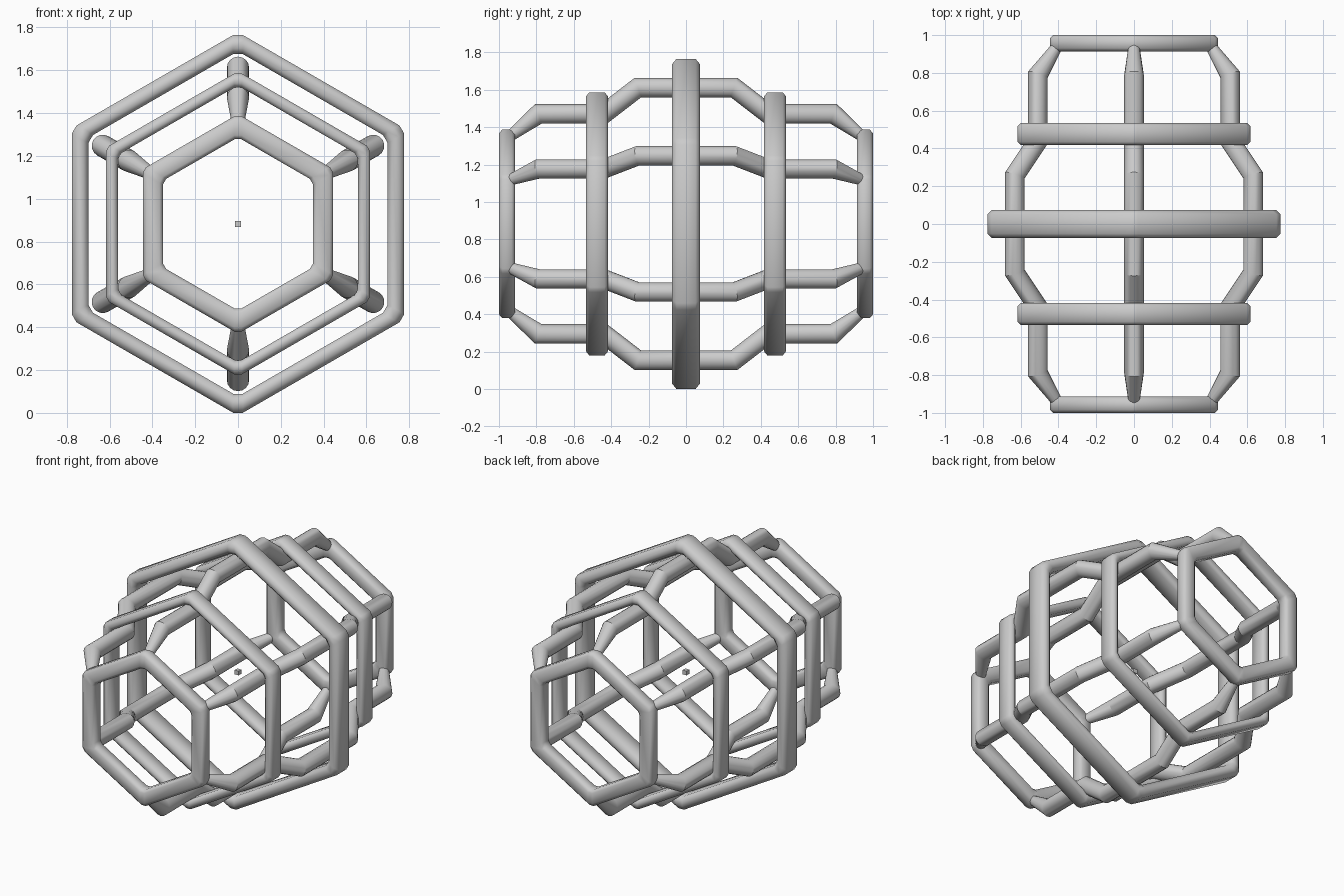
import bpy, bmesh, math
from mathutils import Vector, Matrix

cube = bpy.data.objects.get("Cube")
if cube:
    bpy.data.objects.remove(cube, do_unlink=True)

MID_Z = 0.8825
grey = bpy.data.materials.new("plain grey")
grey.use_nodes = True
COLOUR = (0.6, 0.6, 0.6, 1)
grey.diffuse_color = COLOUR
grey.node_tree.nodes["Principled BSDF"].inputs["Base Color"].default_value = COLOUR


def finish(name, bm, angle):
    """Turn a bmesh into a shaded grey object, raised to the cage axis."""
    bmesh.ops.recalc_face_normals(bm, faces=bm.faces)
    mesh = bpy.data.meshes.new(name)
    bm.to_mesh(mesh)
    bm.free()
    mesh.materials.append(grey)
    obj = bpy.data.objects.new(name, mesh)
    obj.location.z = MID_Z
    bpy.context.collection.objects.link(obj)
    bpy.ops.object.select_all(action='DESELECT')
    obj.select_set(True)
    bpy.context.view_layer.objects.active = obj
    bpy.ops.object.shade_smooth_by_angle(angle=math.radians(angle))


def bridge(bm, loops, closed):
    """Join successive vertex loops with quads."""
    n = len(loops[0])
    pairs = list(zip(loops, loops[1:]))
    if closed:
        pairs.append((loops[-1], loops[0]))
    for a, b in pairs:
        for i in range(n):
            j = (i + 1) % n
            bm.faces.new((a[i], a[j], b[j], b[i]))


def hex_ring(name, y, outer, inner, half, bevel):
    """Chamfered hexagonal band; outer and inner are apothems."""
    bm = bmesh.new()
    k = 1 / math.cos(math.pi / 6)
    loops = []
    for i in range(6):
        a = i * math.pi / 3
        loops.append([bm.verts.new((r * k * math.sin(a), y + s, r * k * math.cos(a)))
                      for r, s in ((outer, -half), (outer, half),
                                   (inner, half), (inner, -half))])
    bridge(bm, loops, True)
    bmesh.ops.bevel(bm, geom=bm.edges[:], offset=bevel, segments=1,
                    affect='EDGES', profile=0.5)
    finish(name, bm, 50)


def rib(name, turn, sides=16):
    """Mitred tube with kinks, tapered at both ends, along one cage corner."""
    half = [(0.257, 0.729, 0.052), (0.44, 0.588, 0.052),
            (0.79, 0.588, 0.052), (0.95, 0.462, 0.028)]
    path = [(-y, r, t) for y, r, t in reversed(half)] + half
    pts = [Vector((y, r)) for y, r, _ in path]
    bm = bmesh.new()
    loops = []
    for i, p in enumerate(pts):
        d0 = (p - pts[max(i - 1, 0)]).normalized()
        d1 = (pts[min(i + 1, len(pts) - 1)] - p).normalized()
        tangent = (d0 + d1).normalized()
        mitre = 1 / tangent.dot(d1 if d1.length else d0)
        normal = Vector((-tangent.y, tangent.x)) * mitre
        loop = []
        for s in range(sides):
            a = math.tau * s / sides
            q = p + normal * path[i][2] * math.cos(a)
            loop.append(bm.verts.new((path[i][2] * math.sin(a), q.x, q.y)))
        loops.append(loop)
    bridge(bm, loops, False)
    bm.faces.new(loops[0])
    bm.faces.new(loops[-1])
    bm.transform(Matrix.Rotation(turn, 4, 'Y'))
    finish(name, bm, 30)


# Hexagonal bands, largest in the middle
hex_ring("middle_ring", 0, 0.775, 0.698, 0.075, 0.024)
for side, sign in (("front", -1), ("back", 1)):
    hex_ring(side + "_inner_ring", sign * 0.476, 0.617, 0.56, 0.059, 0.018)
    hex_ring(side + "_end_ring", sign * 0.957, 0.444, 0.35, 0.043, 0.017)

# Ribs along the six corners
for i in range(6):
    rib("rib_%d" % (i + 1), i * math.pi / 3)

# Small block at the centre
bm = bmesh.new()
bmesh.ops.create_cube(bm, size=0.028)
finish("centre_block", bm, 30)
